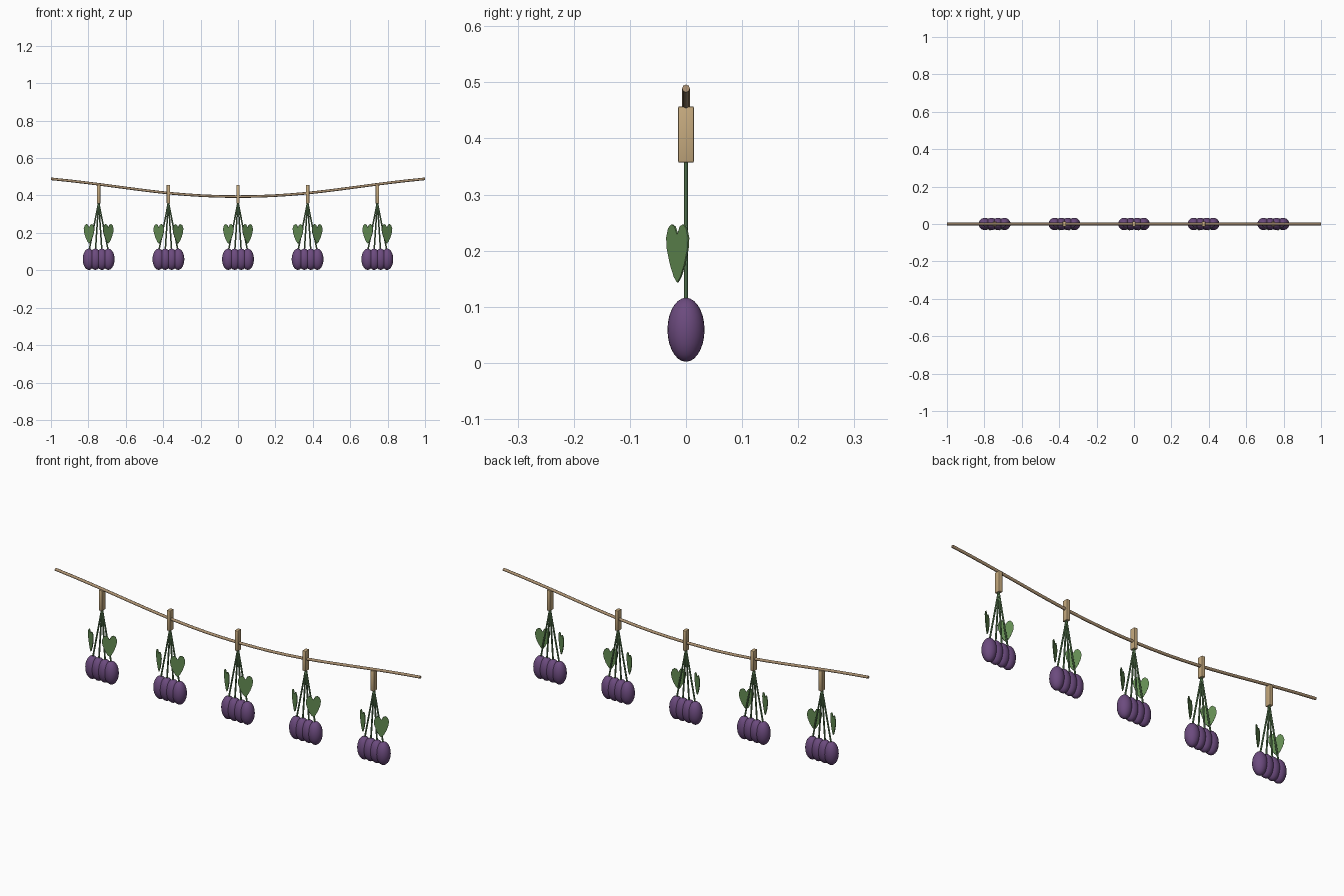
import bpy, bmesh, math
from mathutils import Vector, Matrix

if "Cube" in bpy.data.objects:
    bpy.data.objects.remove(bpy.data.objects["Cube"])


def material(name, rgb):
    m = bpy.data.materials.new(name)
    m.diffuse_color = (*rgb, 1)
    m.use_nodes = True
    m.node_tree.nodes["Principled BSDF"].inputs["Base Color"].default_value = m.diffuse_color
    return m


TWINE = material("twine", (0.42, 0.29, 0.17))
WOOD = material("peg_wood", (0.56, 0.40, 0.21))
GREEN = material("stem_green", (0.12, 0.24, 0.10))
LEAF = material("leaf_green", (0.13, 0.27, 0.09))
PURPLE = material("bloom_purple", (0.15, 0.07, 0.21))


def finish(name, bm, mat, angle=40):
    bmesh.ops.recalc_face_normals(bm, faces=bm.faces)
    me = bpy.data.meshes.new(name)
    bm.to_mesh(me)
    bm.free()
    me.materials.append(mat)
    ob = bpy.data.objects.new(name, me)
    bpy.context.collection.objects.link(ob)
    bpy.context.view_layer.objects.active = ob
    ob.select_set(True)
    bpy.ops.object.shade_smooth_by_angle(angle=math.radians(angle))
    ob.select_set(False)
    return ob


# sagging rope
cu = bpy.data.curves.new("rope", 'CURVE')
cu.dimensions = '3D'
cu.bevel_depth = 0.007
cu.bevel_resolution = 2
cu.use_fill_caps = True
sp = cu.splines.new('BEZIER')
sp.bezier_points.add(2)
for p, (x, z) in zip(sp.bezier_points, [(-1, .489), (0, .394), (1, .489)]):
    p.co = (x, 0, z)
    p.handle_left_type = p.handle_right_type = 'AUTO'
rope = bpy.data.objects.new("rope", cu)
bpy.context.collection.objects.link(rope)
cu.materials.append(TWINE)


def peg(x):
    bm = bmesh.new()
    bmesh.ops.create_cube(bm, size=1, matrix=Matrix.Translation((x, 0, .407)) @ Matrix.Diagonal((.018, .028, .1, 1)))
    bmesh.ops.bevel(bm, geom=bm.edges[:], offset=.002, segments=2, affect='EDGES', profile=.5)
    finish("peg", bm, WOOD)


def stem(x, dx):
    a, b = Vector((x, 0, .365)), Vector((x + dx, 0, .1))
    bm = bmesh.new()
    rot = (a - b).to_track_quat('Z', 'Y').to_matrix().to_4x4()
    bmesh.ops.create_cone(bm, cap_ends=True, segments=8, radius1=.004, radius2=.004,
                          depth=(a - b).length, matrix=Matrix.Translation((a + b) / 2) @ rot)
    finish("stem", bm, GREEN)


def bloom(x):
    bm = bmesh.new()
    bmesh.ops.create_uvsphere(bm, u_segments=24, v_segments=14, radius=1,
                              matrix=Matrix.Translation((x, 0, .059)) @ Matrix.Diagonal((.033, .033, .057, 1)))
    finish("bloom", bm, PURPLE)


# heart-shaped leaf hanging point down: half outline (width, height), mirrored
HALF = [(0, .085), (.008, .1), (.018, .104), (.028, .097), (.034, .08), (.032, .06), (.022, .032), (.01, .01), (0, 0)]


def leaf(x, side):
    outline = HALF + [(-w, h) for w, h in HALF[-2:0:-1]]
    bm = bmesh.new()
    m = Matrix.Translation((x + side * .052, -.016, .143)) @ Matrix.Rotation(side * math.radians(35), 4, 'Z')
    f = bm.faces.new([bm.verts.new(m @ Vector((w, 0, h))) for w, h in outline])
    ext = bmesh.ops.extrude_face_region(bm, geom=[f], use_keep_orig=True)
    off = m.to_3x3() @ Vector((0, .003, 0))
    bmesh.ops.translate(bm, vec=off, verts=[v for v in ext["geom"] if isinstance(v, bmesh.types.BMVert)])
    finish("leaf", bm, LEAF, 30)


# five hanging bunches
for x in (-.745, -.372, 0, .372, .745):
    peg(x)
    for dx in (-.052, -.0175, .0175, .052):
        stem(x, dx)
        bloom(x + dx)
    for side in (-1, 1):
        leaf(x, side)
